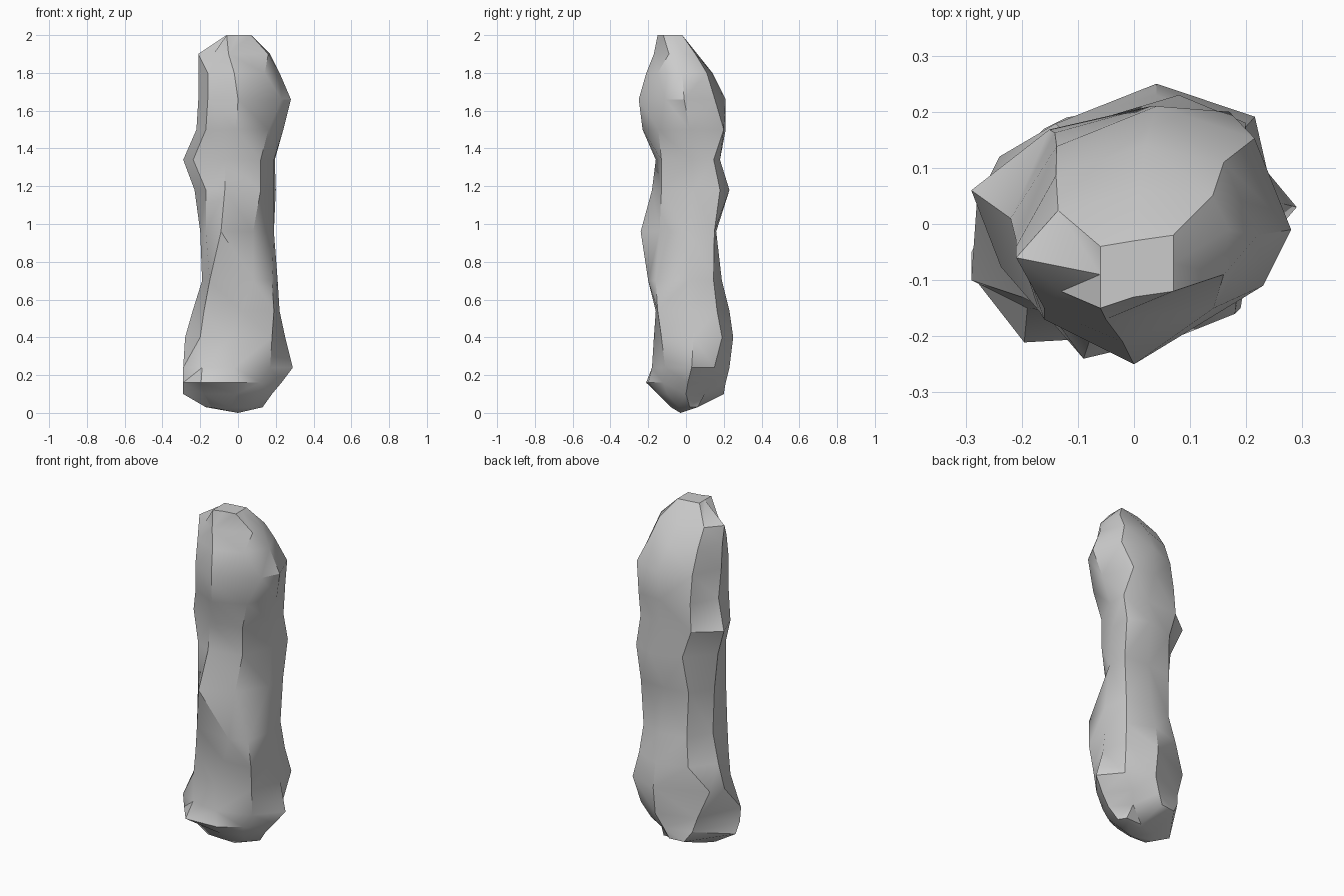
import bpy, bmesh, math
from mathutils import Vector

if "Cube" in bpy.data.objects:
    bpy.data.objects.remove(bpy.data.objects["Cube"], do_unlink=True)

HUNDREDTH = 0.01
BULGE = 0.72   # how far a plain shoulder swells between two ridges
SHOULDERS = ("back_right", "back_left", "front_left", "front_right")

# Cross-sections in hundredths: height, then x, y of the four ridges
# at the +x side, the back, the -x side and the front
SECTIONS = [
    (3, 13, 2, 0, 6, -17, -3, -4, -8),
    (10, 18, 0, -3, 20, -29, -5, -1, -15),
    (16, 23, 1, 0, 21, -29, -9, 0, -20),
    (24, 29, 3, 4, 23, -29, -10, -2, -18),
    (40, 25, 4, 4, 25, -28, 4, -4, -17),
    (54, 22, 2, 4, 23, -24, 4, 2, -16),
    (70, 21, 1, 4, 19, -19, 2, 8, -20),
    (96, 19, 2, 3, 16, -20, 2, -9, -24),
    (118, 19, 4, 8, 23, -23, 3, -7, -18),
    (134, 19, 3, 5, 18, -29, 6, -7, -16),
    (150, 24, 2, 3, 21, -22, 1, -1, -23),
    (166, 28, -1, 4, 21, -21, -3, 0, -25),
    (180, 22, -2, 2, 14, -21, -4, -2, -21),
    (190, 17, -1, 1, 6, -21, -6, -5, -17),
    (200, 7, -7, 0, -3, -6, -9, 0, -13),
]

# Chiselled shoulders, keyed by the height of their section
CHISELLED = {
    10: dict(back_right=(9, 10), back_left=(-12, 19),
             front_left=(-18, -12), front_right=(10, -10)),
    16: dict(back_right=(13, 14), back_left=(-16, 17), front_right=(12, -12)),
    24: dict(back_right=(19, 15), back_left=(-18, 15),
             front_left=(-19, -15), front_right=(17, -11)),
    40: dict(back_left=(-24, 12), front_left=(-20, -13), front_right=(18, -13)),
    54: dict(front_left=(-18, -14), front_right=(19, -15)),
    70: dict(front_left=(-15, -17), front_right=(18, -16)),
    96: dict(back_right=(19, 15), front_left=(-17, -13), front_right=(8, -14)),
    118: dict(back_right=(20, 18), front_left=(-17, -13), front_right=(12, -13)),
    134: dict(front_right=(12, -13)),
    150: dict(back_right=(17, 20)),
    166: dict(front_left=(-16, -17), front_right=(23, -11)),
    180: dict(back_right=(16, 11), front_left=(-16, -15)),
    190: dict(back_right=(14, 5), front_left=(-13, -12), front_right=(16, -9)),
    200: dict(back_right=(7, -2), back_left=(-6, -4),
              front_left=(-6, -15), front_right=(7, -12)),
}


def add_section(bm, height, *plan):
    """Ring of four ridges with a shoulder between each pair."""
    ridges = [Vector((x, y)) for x, y in zip(plan[::2], plan[1::2])]
    right, back, left, front = ridges
    centre = Vector(((right.x + left.x) / 2, (front.y + back.y) / 2))
    chiselled = CHISELLED.get(height, {})
    ring = []
    for i, ridge in enumerate(ridges):
        following = ridges[(i + 1) % len(ridges)]
        plain = centre + (ridge + following - centre * 2) * BULGE
        shoulder = chiselled.get(SHOULDERS[i], plain)
        for x, y in (ridge, shoulder):
            ring.append(bm.verts.new(Vector((x, y, height)) * HUNDREDTH))
    return ring


# Stone column, skinned from bottom to top
bm = bmesh.new()
rings = [add_section(bm, *section) for section in SECTIONS]
sides = len(rings[0])
for lower, upper in zip(rings, rings[1:]):
    for i in range(sides):
        j = (i + 1) % sides
        bm.faces.new((lower[i], lower[j], upper[j], upper[i]))
bm.faces.new(rings[-1])

# Blunt point under the base
foot = bm.verts.new((0, -0.03, 0))
for i in range(sides):
    bm.faces.new((foot, rings[0][(i + 1) % sides], rings[0][i]))

bmesh.ops.triangulate(bm, faces=bm.faces[:], quad_method='SHORT_EDGE')
bmesh.ops.recalc_face_normals(bm, faces=bm.faces[:])
mesh = bpy.data.meshes.new("stone_pillar")
bm.to_mesh(mesh)
bm.free()
pillar = bpy.data.objects.new("stone_pillar", mesh)
bpy.context.collection.objects.link(pillar)

# Plain grey stone
stone = bpy.data.materials.new("grey_stone")
stone.use_nodes = True
grey = (0.6, 0.6, 0.6, 1)
stone.diffuse_color = grey
stone.node_tree.nodes["Principled BSDF"].inputs["Base Color"].default_value = grey
mesh.materials.append(stone)

# Soft faces between hard creases
bpy.ops.object.select_all(action='DESELECT')
pillar.select_set(True)
bpy.context.view_layer.objects.active = pillar
bpy.ops.object.shade_smooth_by_angle(angle=math.radians(36))
